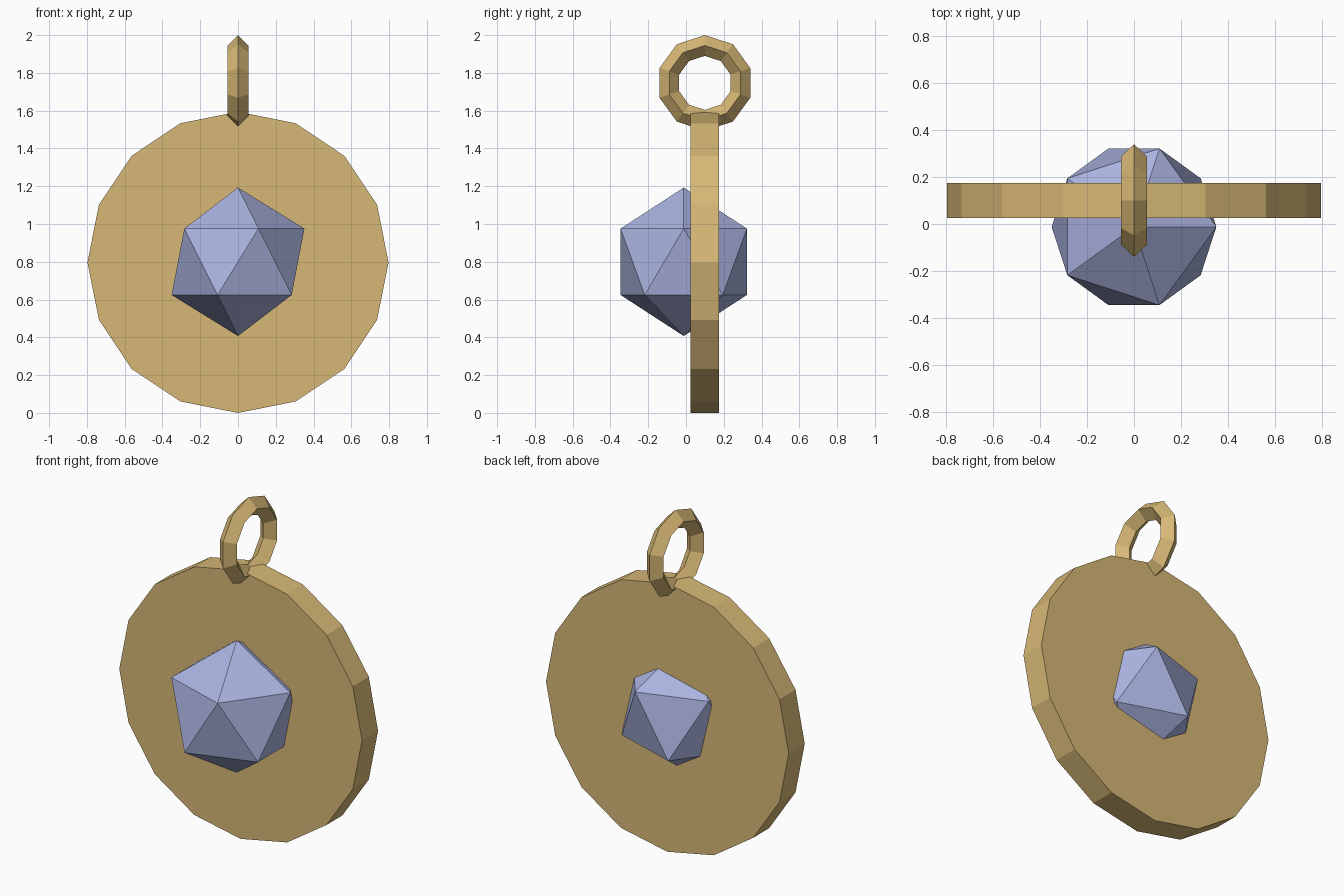
import bpy
import math

if "Cube" in bpy.data.objects:
    bpy.data.objects.remove(bpy.data.objects["Cube"])


def material(name, color):
    m = bpy.data.materials.new(name)
    m.diffuse_color = (*color, 1)
    m.use_nodes = True
    m.node_tree.nodes["Principled BSDF"].inputs["Base Color"].default_value = m.diffuse_color
    return m


gold = material("pale gold", (0.68, 0.48, 0.18))
blue = material("soft blue", (0.40, 0.45, 0.74))


def finish(name, mat):
    ob = bpy.context.object
    ob.name = name
    ob.data.materials.append(mat)
    return ob


DISC_Y = 0.10

# Sixteen-sided upright disc with a corner at the top
bpy.ops.mesh.primitive_cylinder_add(vertices=16, radius=0.797, depth=0.15,
                                    location=(0, DISC_Y, 0.797),
                                    rotation=(math.pi / 2, 0, 0))
finish("disc", gold)

# Faceted gem set through the middle of the disc
bpy.ops.mesh.primitive_ico_sphere_add(subdivisions=1, radius=0.393,
                                      location=(0, -0.012, 0.80))
finish("gem", blue)

# Hanging ring with a diamond cross-section, a corner at the top
bpy.ops.mesh.primitive_torus_add(major_segments=10, minor_segments=4,
                                 major_radius=0.198, minor_radius=0.055,
                                 location=(0, DISC_Y, 1.747),
                                 rotation=(0, math.pi / 2, 0))
finish("hanging_ring", gold)
